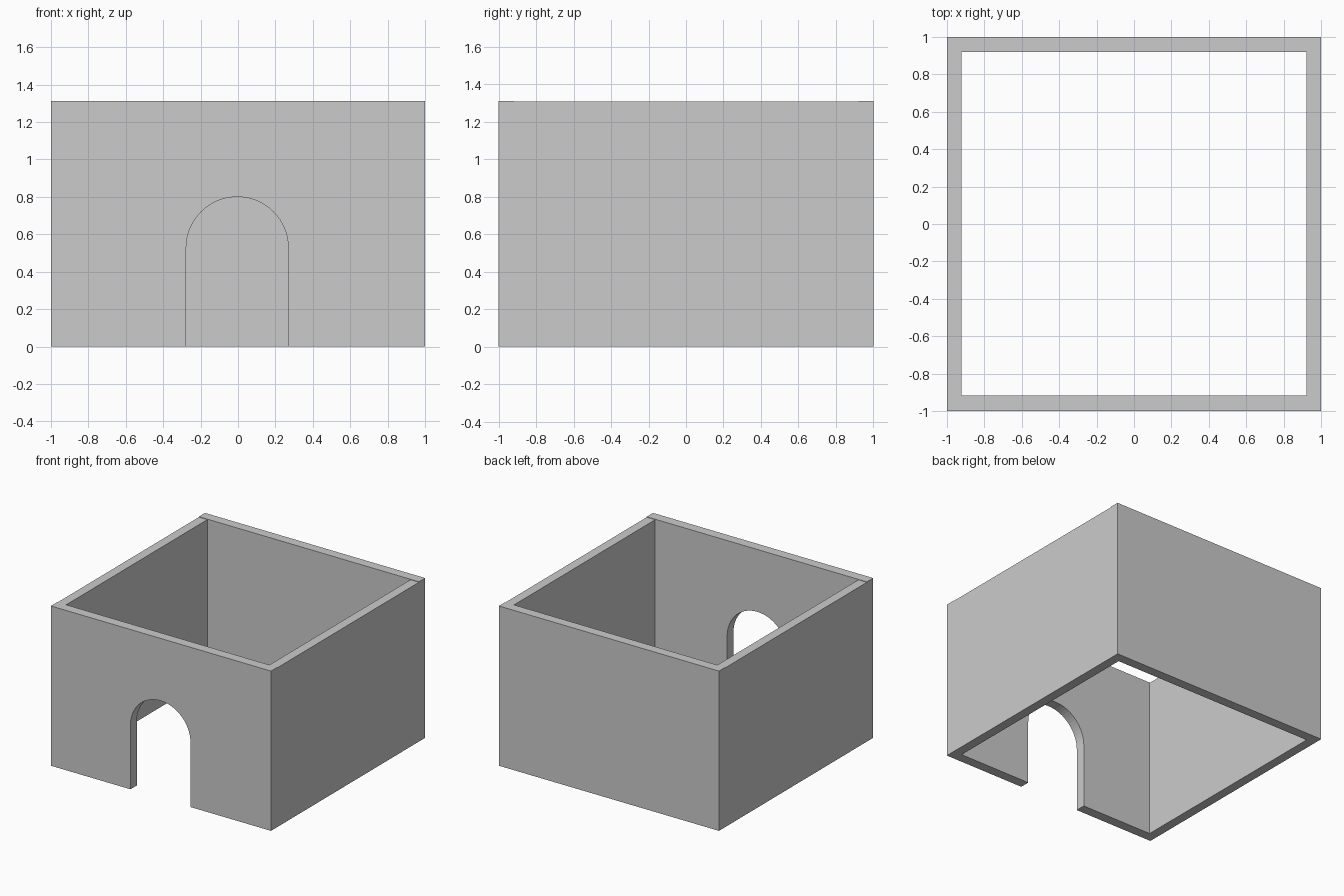
import bpy, bmesh
from math import pi, cos, sin

if "Cube" in bpy.data.objects:
    bpy.data.objects.remove(bpy.data.objects["Cube"])

T = 0.08          # front and back wall thickness
TS = 0.077        # side wall thickness
H = 1.312         # front and back wall height
HS = 1.308        # side walls sit a hair lower


def panel(name, profile, y0, y1):
    """Extrude an (x, z) outline from y0 to y1."""
    bm = bmesh.new()
    face = bm.faces.new([bm.verts.new((x, y0, z)) for x, z in profile])
    ext = bmesh.ops.extrude_face_region(bm, geom=[face])
    moved = [g for g in ext["geom"] if isinstance(g, bmesh.types.BMVert)]
    bmesh.ops.translate(bm, verts=moved, vec=(0, y1 - y0, 0))
    bmesh.ops.recalc_face_normals(bm, faces=bm.faces)
    mesh = bpy.data.meshes.new(name)
    bm.to_mesh(mesh)
    bm.free()
    obj = bpy.data.objects.new(name, mesh)
    bpy.context.collection.objects.link(obj)
    return obj


def rect(x0, x1, h):
    return [(x0, 0), (x1, 0), (x1, h), (x0, h)]


# Front wall with a round-topped doorway open to the floor
CX, R, SPRING, N = -0.004, 0.273, 0.527, 32
arch = [(CX - R * cos(pi * i / N), SPRING + R * sin(pi * i / N)) for i in range(N + 1)]
front = [(-1, 0), (CX - R, 0)] + arch + [(CX + R, 0), (1, 0), (1, H), (-1, H)]
panel("front_wall", front, -1, -1 + T + 0.002)

# Plain back wall
panel("back_wall", rect(-1, 1, H), 1 - T, 1)

# Side walls fitted between front and back
for name, x0, x1 in (("left_wall", -1, -1 + TS), ("right_wall", 1 - TS, 1)):
    panel(name, rect(x0, x1, HS), -1 + T + 0.002, 1 - T)
